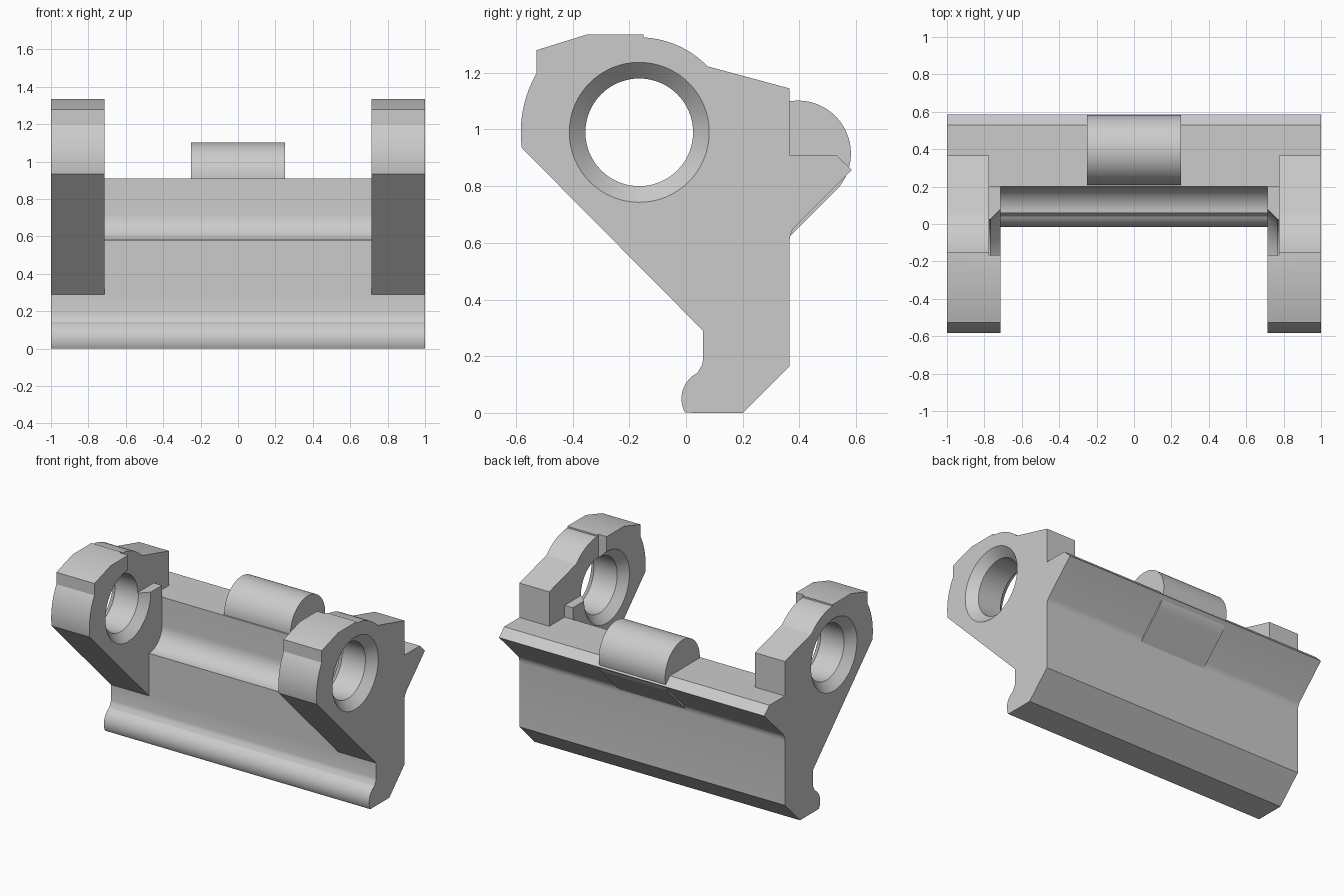
import bpy, bmesh
from math import sin, cos, pi, radians

cube = bpy.data.objects.get("Cube")
if cube:
    bpy.data.objects.remove(cube, do_unlink=True)

grey = bpy.data.materials.new("plain grey")
grey.use_nodes = True
grey.diffuse_color = (0.6, 0.6, 0.6, 1)
grey.node_tree.nodes["Principled BSDF"].inputs["Base Color"].default_value = (0.6, 0.6, 0.6, 1)


def arc(cy, cz, r, a0, a1, n=16):
    """Points on an arc in the y-z plane, angles in degrees."""
    steps = [radians(a0 + (a1 - a0) * i / n) for i in range(n + 1)]
    return [(cy + r * cos(a), cz + r * sin(a)) for a in steps]


def make_object(name, bm):
    bmesh.ops.recalc_face_normals(bm, faces=bm.faces)
    mesh = bpy.data.meshes.new(name)
    bm.to_mesh(mesh)
    bm.free()
    mesh.materials.append(grey)
    obj = bpy.data.objects.new(name, mesh)
    bpy.context.collection.objects.link(obj)
    return obj


def extrude(name, profile, half_width):
    """Extrude a y-z outline symmetrically along x."""
    bm = bmesh.new()
    face = bm.faces.new([bm.verts.new((-half_width, y, z)) for y, z in profile])
    geom = bmesh.ops.extrude_face_region(bm, geom=[face])["geom"]
    moved = [v for v in geom if isinstance(v, bmesh.types.BMVert)]
    bmesh.ops.translate(bm, verts=moved, vec=(2 * half_width, 0, 0))
    return make_object(name, bm)


def lathe(name, profile, cy, cz, n=64):
    """Closed turned solid about an x-directed axis, from (x, radius) pairs."""
    bm = bmesh.new()
    rings = [[bm.verts.new((x, cy + r * cos(2 * pi * i / n), cz + r * sin(2 * pi * i / n)))
              for i in range(n)] for x, r in profile]
    for a, b in zip(rings, rings[1:]):
        for i in range(n):
            j = (i + 1) % n
            bm.faces.new((a[i], a[j], b[j], b[i]))
    bm.faces.new(rings[0])
    bm.faces.new(rings[-1])
    return make_object(name, bm)


def cut(obj, cutter):
    """Subtract the cutter, then discard it."""
    mod = obj.modifiers.new("cut", 'BOOLEAN')
    mod.operation = 'DIFFERENCE'
    mod.solver = 'EXACT'
    mod.object = cutter
    graph = bpy.context.evaluated_depsgraph_get()
    mesh = bpy.data.meshes.new_from_object(obj.evaluated_get(graph))
    obj.modifiers.clear()
    obj.data = mesh
    bpy.data.objects.remove(cutter, do_unlink=True)


def smooth(obj):
    bpy.ops.object.select_all(action='DESELECT')
    obj.select_set(True)
    bpy.context.view_layer.objects.active = obj
    bpy.ops.object.shade_smooth_by_angle(angle=radians(22))


HY, HZ = -0.165, 0.99  # pivot hole centre

# Bracket: full side outline, from the bottom edge round the back and over the arms
outline = [(0.2, 0), (0.365, 0.165), (0.365, 0.605)]
outline += [(0.367, 0.622), (0.373, 0.64), (0.383, 0.655)]
outline += [(0.585, 0.857), (0.53, 0.91), (0.365, 0.91), (0.365, 1.145)]
outline += arc(HY, HZ, 0.335, 44, 87.4)
outline += [(-0.15, 1.335), (-0.35, 1.335), (-0.527, 1.28)]
outline += arc(HY, HZ, 0.418, 150, 187.6)
outline += [(0.06, 0.29), (0.06, 0.185), (0.056, 0.168), (0.047, 0.153)]
outline += arc(0.086, 0.05, 0.102, 116, 209)
bracket = extrude("bracket", outline, 1.0)

# Open space between the arms, with a coved front wall
gap = [(-1, 0.29), (0.06, 0.29)]
gap += arc(0.06, 0.72, 0.14, -90, 0)
gap += [(0.2, 2), (-1, 2)]
cut(bracket, extrude("arm_gap_cutter", gap, 0.713))

# Stepped recess on the inner faces of the arms and along the bar top
recess = [(HY, HZ), (0.2, HZ), (0.2, 0.91), (1, 0.91), (1, 2), (HY, 2)]
cut(bracket, extrude("recess_cutter", recess, 0.775))

# Pivot holes, chamfered on both sides of each arm
half = [(0.69, 0.267), (0.767, 0.19), (0.943, 0.19), (1.02, 0.267)]
bore = [(-x, r) for x, r in reversed(half)] + half
cut(bracket, lathe("hole_cutter", bore, HY, HZ))
smooth(bracket)

# Rounded lug on the back of the bar, running tangent down the slope
lug_outline = arc(0.395, 0.915, 0.187, 190, -45, 40)
lug_outline += [(0.365, 0.621), (0.3, 0.7)]
smooth(extrude("rear_lug", lug_outline, 0.25))
